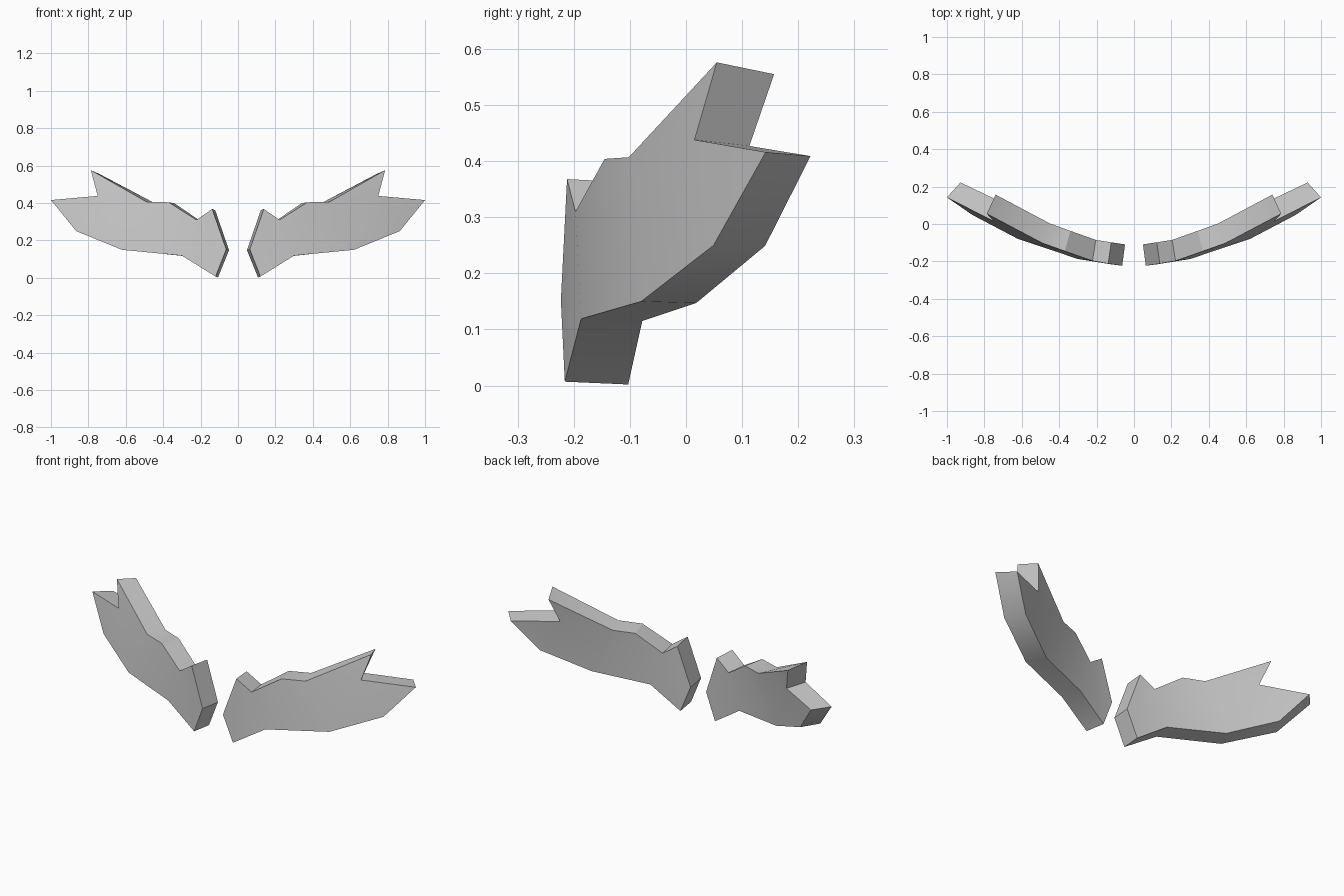
import bpy
import bmesh
import math
from mathutils import Vector

cube = bpy.data.objects.get("Cube")
if cube:
    bpy.data.objects.remove(cube, do_unlink=True)

# One plain grey for both wings
grey = bpy.data.materials.new("plain_grey")
grey.use_nodes = True
colour = (0.6, 0.6, 0.6, 1)
grey.diffuse_color = colour
grey.node_tree.nodes["Principled BSDF"].inputs["Base Color"].default_value = colour

# Left wing outline: front corner, then the step to the matching back corner
outline = {
    "inner":       ((0.063, -0.223, 0.152), (-0.015, 0.114, -0.004)),
    "foot":        ((0.120, -0.216, 0.007), (-0.013, 0.113, -0.005)),
    "heel":        ((0.300, -0.187, 0.119), (-0.025, 0.109, -0.004)),
    "belly":       ((0.620, -0.080, 0.150), (-0.050, 0.098, -0.003)),
    "elbow":       ((0.865, 0.049, 0.250), (-0.060, 0.092, -0.001)),
    "lower_tip":   ((1.000, 0.142, 0.416), (-0.072, 0.080, -0.007)),
    "notch":       ((0.750, 0.015, 0.438), (-0.050, 0.098, -0.011)),
    "upper_tip":   ((0.787, 0.055, 0.576), (-0.047, 0.102, -0.021)),
    "shoulder":    ((0.490, -0.102, 0.407), (-0.040, 0.105, -0.005)),
    "neck":        ((0.370, -0.145, 0.404), (-0.030, 0.108, -0.005)),
    "dip":         ((0.222, -0.197, 0.310), (-0.018, 0.112, -0.004)),
    "inner_tip":   ((0.138, -0.212, 0.368), (-0.016, 0.114, -0.006)),
}

# Panels that span the wing between its lower and upper edges
panels = [
    "inner foot inner_tip", "foot dip inner_tip", "foot heel dip",
    "heel neck dip", "heel belly neck", "belly shoulder neck",
    "belly notch shoulder", "notch upper_tip shoulder",
    "belly elbow notch", "elbow lower_tip notch",
]


def build_wing(name, side):
    bm = bmesh.new()
    front, back = {}, {}
    for key, (corner, step) in outline.items():
        p, d = Vector(corner), Vector(step)
        for store, q in ((front, p), (back, p + d)):
            store[key] = bm.verts.new((q.x * side, q.y, q.z))
    for panel in panels:
        keys = panel.split()
        bm.faces.new([front[k] for k in keys])
        bm.faces.new([back[k] for k in reversed(keys)])
    # Rim walls join the two skins
    keys = list(outline)
    for a, b in zip(keys, keys[1:] + keys[:1]):
        bm.faces.new((front[a], back[a], back[b], front[b]))
    bmesh.ops.recalc_face_normals(bm, faces=bm.faces)
    mesh = bpy.data.meshes.new(name)
    bm.to_mesh(mesh)
    bm.free()
    mesh.materials.append(grey)
    wing = bpy.data.objects.new(name, mesh)
    bpy.context.collection.objects.link(wing)
    bpy.ops.object.select_all(action="DESELECT")
    wing.select_set(True)
    bpy.context.view_layer.objects.active = wing
    bpy.ops.object.shade_smooth_by_angle(angle=math.radians(30))


build_wing("left_wing", 1)
build_wing("right_wing", -1)
